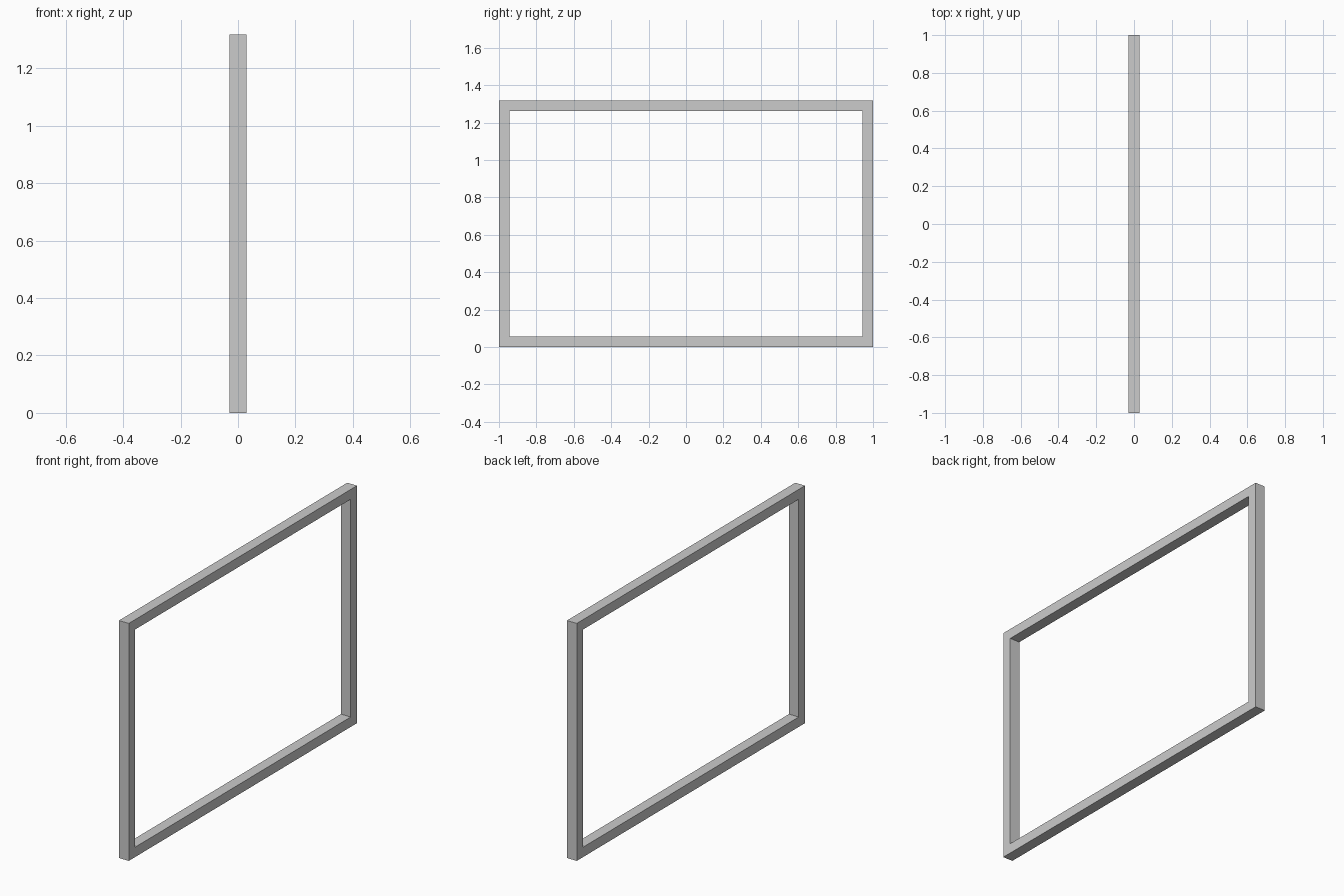
import bpy
import bmesh

if "Cube" in bpy.data.objects:
    bpy.data.objects.remove(bpy.data.objects["Cube"])

WIDTH, HEIGHT, DEPTH, BAR = 2.0, 1.317, 0.06, 0.055


def rect_loop(bm, x, inset):
    """Rectangle of four vertices in the YZ plane, inset from the outer edge."""
    y = WIDTH / 2 - inset
    lo, hi = inset, HEIGHT - inset
    return [bm.verts.new((x, a, b)) for a, b in ((-y, lo), (y, lo), (y, hi), (-y, hi))]


# Open rectangular frame: four loops joined in a ring around the section
bm = bmesh.new()
h = DEPTH / 2
loops = [rect_loop(bm, x, inset) for x, inset in ((h, 0), (h, BAR), (-h, BAR), (-h, 0))]
for i, a in enumerate(loops):
    b = loops[(i + 1) % 4]
    for j in range(4):
        k = (j + 1) % 4
        bm.faces.new((a[j], a[k], b[k], b[j]))
bmesh.ops.recalc_face_normals(bm, faces=bm.faces)

mesh = bpy.data.meshes.new("rectangular_frame")
bm.to_mesh(mesh)
bm.free()
frame = bpy.data.objects.new("rectangular_frame", mesh)
bpy.context.collection.objects.link(frame)
